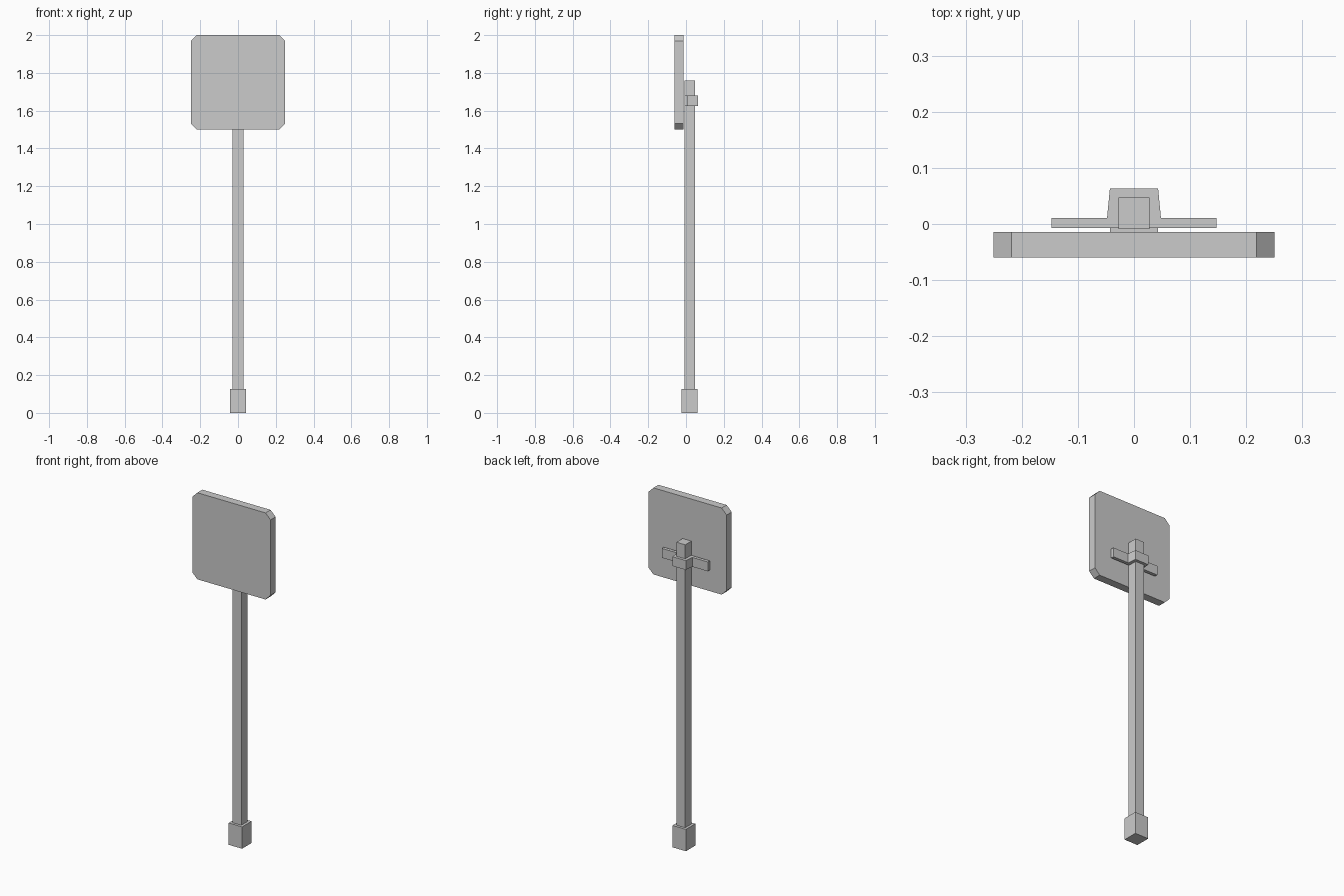
import bpy
import bmesh
from mathutils import Vector

cube = bpy.data.objects.get("Cube")
if cube:
    bpy.data.objects.remove(cube, do_unlink=True)

# Single plain grey for every part
grey = bpy.data.materials.new("light_grey")
grey.use_nodes = True
grey.diffuse_color = (0.6, 0.6, 0.6, 1)
grey.node_tree.nodes["Principled BSDF"].inputs["Base Color"].default_value = (0.6, 0.6, 0.6, 1)


def prism(name, outline, depth):
    """Extrude a closed outline of 3D points along the depth vector."""
    bm = bmesh.new()
    face = bm.faces.new([bm.verts.new(p) for p in outline])
    extruded = bmesh.ops.extrude_face_region(bm, geom=[face])["geom"]
    verts = [v for v in extruded if isinstance(v, bmesh.types.BMVert)]
    bmesh.ops.translate(bm, verts=verts, vec=Vector(depth))
    bmesh.ops.recalc_face_normals(bm, faces=bm.faces)
    mesh = bpy.data.meshes.new(name)
    bm.to_mesh(mesh)
    bm.free()
    mesh.materials.append(grey)
    obj = bpy.data.objects.new(name, mesh)
    bpy.context.collection.objects.link(obj)
    return obj


def square_bar(name, half, y, bottom, top):
    corners = [(-half, -half), (half, -half), (half, half), (-half, half)]
    return prism(name, [(a, y + b, bottom) for a, b in corners], (0, 0, top - bottom))


# Post and its wider foot
post_y = 0.019
square_bar("post", 0.028, post_y, 0.06, 1.76)
square_bar("foot", 0.043, post_y, 0, 0.126)

# Sign panel with clipped corners
half, cut, mid = 0.25, 0.032, 1.75
inner = half - cut
octagon = [(-inner, -half), (inner, -half), (half, -inner), (half, inner),
           (inner, half), (-inner, half), (-half, inner), (-half, -inner)]
prism("sign_panel", [(x, -0.06, mid + z) for x, z in octagon], (0, 0.046, 0))

# Clamp that wraps the post, with a flat wing on each side
right_half = [(0.147, -0.007), (0.147, 0.011), (0.048, 0.011), (0.043, 0.063)]
profile = right_half + [(-x, y) for x, y in reversed(right_half)]
prism("clamp_bracket", [(x, y, 1.625) for x, y in profile], (0, 0, 0.054))
